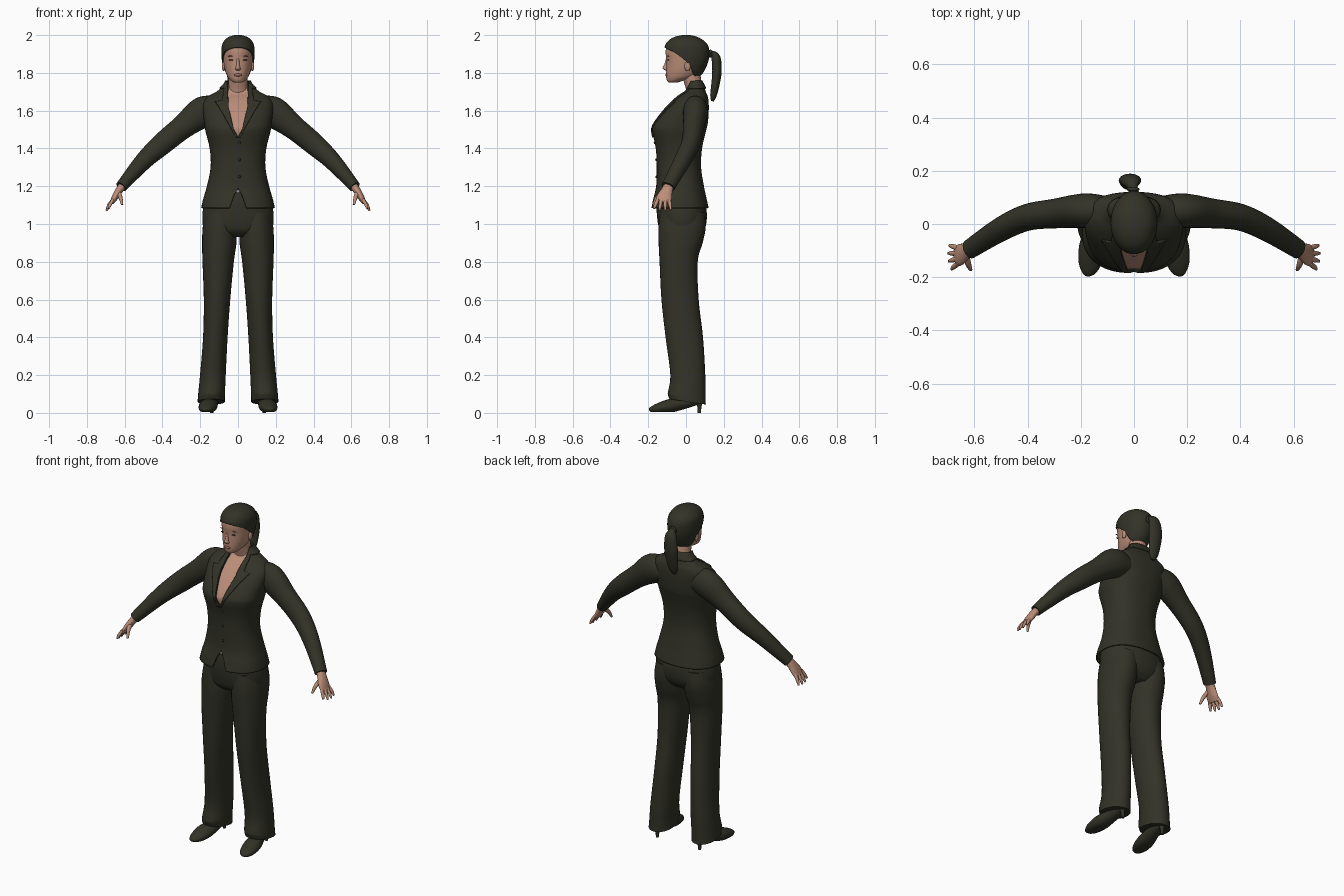
import bpy, bmesh, math
from mathutils import Vector

if "Cube" in bpy.data.objects:
    bpy.data.objects.remove(bpy.data.objects["Cube"])


def material(name, rgb):
    m = bpy.data.materials.new(name)
    m.diffuse_color = (*rgb, 1)
    m.use_nodes = True
    m.node_tree.nodes["Principled BSDF"].inputs["Base Color"].default_value = m.diffuse_color
    return m


CLOTH = material("dark olive", (0.032, 0.032, 0.021))
SKIN = material("skin", (0.50, 0.27, 0.19))
LIPS = material("lips", (0.32, 0.13, 0.10))
METAL = material("grey metal", (0.35, 0.35, 0.35))


def finish(bm, name, mat, mirror=False, thick=0):
    me = bpy.data.meshes.new(name)
    bm.to_mesh(me)
    bm.free()
    ob = bpy.data.objects.new(name, me)
    bpy.context.collection.objects.link(ob)
    me.materials.append(mat)
    bpy.ops.object.select_all(action='DESELECT')
    ob.select_set(True)
    bpy.context.view_layer.objects.active = ob
    bpy.ops.object.shade_smooth_by_angle(angle=math.radians(50))
    if thick:
        mod = ob.modifiers.new("thickness", 'SOLIDIFY')
        mod.thickness, mod.offset = thick, -1
    if mirror:
        ob.modifiers.new("mirror", 'MIRROR')
    return ob


def spline(secs, steps):
    """Smooth curve through section tuples."""
    out = []
    for i in range(len(secs) - 1):
        p0, p1, p2 = secs[max(i - 1, 0)], secs[i], secs[i + 1]
        p3 = secs[min(i + 2, len(secs) - 1)]
        for k in range(steps):
            t = k / steps
            out.append([b + 0.5 * t * (c - a + t * (2*a - 5*b + 4*c - d + t * (3*(b - c) + d - a)))
                        for a, b, c, d in zip(p0, p1, p2, p3)])
    return out + [list(secs[-1])]


def loft(secs, n=32, steps=4, ref=None, p=1.0, caps=True):
    """Sections are (x, y, z, r_b, r_a): level rings, or rings across the path if ref is given."""
    pts = spline(secs, steps)
    bm = bmesh.new()
    rings = []
    for i, s in enumerate(pts):
        a, b = Vector((1, 0, 0)), Vector((0, 1, 0))
        if ref:
            t = (Vector(pts[min(i + 1, len(pts) - 1)][:3]) - Vector(pts[max(i - 1, 0)][:3])).normalized()
            a = Vector(ref)
            a = (a - t * a.dot(t)).normalized()
            b = t.cross(a)
        ring = []
        for k in range(n):
            c, d = math.cos(2 * math.pi * k / n), math.sin(2 * math.pi * k / n)
            c, d = math.copysign(abs(c) ** p, c), math.copysign(abs(d) ** p, d)
            ring.append(bm.verts.new(Vector(s[:3]) + a * s[4] * c + b * s[3] * d))
        rings.append(ring)
    for r, q in zip(rings, rings[1:]):
        for k in range(n):
            bm.faces.new((r[k], r[(k + 1) % n], q[(k + 1) % n], q[k]))
    ends = [bm.faces.new(rings[0]), bm.faces.new(rings[-1])]
    bmesh.ops.recalc_face_normals(bm, faces=bm.faces)
    if not caps:
        bmesh.ops.delete(bm, geom=ends, context='FACES_ONLY')
    return bm


def level(secs, cx=0):
    """(z, front y, back y, half width[, centre x]) to loft sections."""
    return [(s[4] if len(s) > 4 else cx, (s[1] + s[2]) / 2, s[0], (s[2] - s[1]) / 2, s[3]) for s in secs]


def lookup(line, z):
    """Value of a (z, value) polyline at height z, or -1 outside it."""
    for (z1, v1), (z2, v2) in zip(line, line[1:]):
        if z1 <= z <= z2:
            return v1 + (v2 - v1) * (z - z1) / (z2 - z1)
    return -1


def slice_along(bm, line, axis, signs):
    def cut(co, no):
        geom = bm.verts[:] + bm.edges[:] + bm.faces[:]
        bmesh.ops.bisect_plane(bm, geom=geom, dist=1e-5, plane_co=co, plane_no=no)
    for (z1, v1), (z2, v2) in zip(line, line[1:]):
        cut((0, 0, z1), (0, 0, 1))
        for s in signs:
            co, no = Vector((0, 0, z1)), Vector((0, 0, -(v2 - v1) * s))
            co[axis], no[axis] = v1 * s, z2 - z1
            cut(co, no.normalized())


def keep(bm, rule, offset=0):
    """Keep the faces that fit the rule, pushed along their normals."""
    bm.normal_update()
    for v, co in [(v, v.co + v.normal * offset) for v in bm.verts]:
        v.select = False
        v.tag = True
    drop = [f for f in bm.faces if not rule(f.calc_center_median(), f.normal)]
    moved = [(v, v.co + v.normal * offset) for v in bm.verts]
    for v, co in moved:
        v.co = co
    bmesh.ops.delete(bm, geom=drop, context='FACES')
    return bm


def ball(name, co, size, mat, mirror=False):
    bm = bmesh.new()
    bmesh.ops.create_uvsphere(bm, u_segments=16, v_segments=10, radius=1)
    for v in bm.verts:
        v.co = Vector(co) + Vector(a * b for a, b in zip(v.co, size))
    finish(bm, name, mat, mirror)


# Jacket, with open neckline and cutaway hem, over a bare chest
TORSO = level([(1.085, -.185, .12, .195), (1.13, -.175, .11, .185), (1.20, -.158, .095, .165),
               (1.30, -.155, .08, .145), (1.40, -.16, .085, .15), (1.49, -.178, .105, .172),
               (1.53, -.168, .115, .178), (1.59, -.125, .12, .185), (1.64, -.08, .12, .185),
               (1.675, -.04, .115, .16), (1.70, -.005, .105, .115), (1.73, .01, .095, .078),
               (1.755, .015, .08, .062)])
NECKLINE = [(1.46, 0), (1.50, .022), (1.62, .05), (1.76, .055)]
LAPEL = [(1.46, .012), (1.60, .09), (1.645, .12), (1.65, .085), (1.76, .063)]
HEM = [(1.08, .047), (1.15, .022), (1.19, 0)]


def torso(lines):
    bm = loft(TORSO, 64, 4, p=.85, caps=False)
    for line in lines:
        slice_along(bm, line, 0, (-1, 1))
    return bm


def inside(line, c, n):
    return n.y < 0 and abs(c.x) < lookup(line, c.z)


finish(keep(torso([NECKLINE, HEM]), lambda c, n: not inside(NECKLINE, c, n) and not inside(HEM, c, n)),
       "jacket", CLOTH, thick=.008)
finish(keep(torso([]), lambda c, n: c.z > 1.42 and n.y < 0 and abs(c.x) < .09, -.009), "chest", SKIN)
finish(keep(torso([NECKLINE, LAPEL]), lambda c, n: (inside(LAPEL, c, n) or c.z > 1.715)
            and not inside(NECKLINE, c, n), .007), "lapels_and_collar", CLOTH, thick=.008)
for z, y in ((1.43, -.166), (1.34, -.158), (1.25, -.157)):
    ball("jacket_button", (.008, y, z), (.007, .005, .007), CLOTH)
ball("belt_buckle", (0, -.153, 1.172), (.011, .006, .008), METAL)

# Sleeves
finish(loft([(.11, .045, 1.60, .07, .06), (.185, .05, 1.592, .083, .065), (.29, .04, 1.515, .064, .056),
             (.40, .025, 1.425, .058, .05), (.50, -.02, 1.333, .047, .045), (.618, -.095, 1.197, .031, .037)],
            28, 5, ref=(0, 1, 0)), "sleeves", CLOTH, True)

# Hands
finish(loft([(.60, -.085, 1.215, .022, .026), (.628, -.10, 1.18, .02, .03), (.652, -.115, 1.14, .017, .041),
             (.668, -.121, 1.112, .011, .036)], 20, 4, ref=(0, 1, 0)), "palms", SKIN, True)
for i in range(4):
    y, arc = -.09 - .02 * i, (.004, .0, .002, .012)[i]
    finish(loft([(.662, y, 1.13, .009, .010), (.684 - arc / 2, y - .006 * (i - 1), 1.10, .009, .009),
                 (.697 - arc, y - .01 * (i - 1), 1.07 + arc, .005, .005)], 10, 4, ref=(0, 1, 0)),
           "fingers", SKIN, True)
finish(loft([(.632, -.115, 1.17, .012, .014), (.622, -.152, 1.14, .011, .011), (.613, -.172, 1.102, .006, .006)],
            10, 4, ref=(0, 1, 0)), "thumbs", SKIN, True)

# Trousers
finish(loft(level([(.93, -.10, .06, .13), (.96, -.135, .09, .172), (1.00, -.148, .107, .187),
                   (1.06, -.155, .11, .188), (1.12, -.155, .098, .175), (1.20, -.145, .08, .15)]),
            48, 4, p=.9), "trouser_hips", CLOTH)
legs = loft(level([(.06, -.088, .105, .072, .142), (.10, -.097, .103, .071, .14), (.20, -.083, .102, .068, .133),
                   (.40, -.108, .09, .065, .12), (.60, -.13, .067, .07, .111), (.80, -.14, .062, .083, .105),
                   (.90, -.145, .088, .091, .099), (.98, -.146, .104, .09, .097), (1.06, -.14, .10, .085, .09)]),
            32, 5, p=.95)
for v in legs.verts:  # hem rises over the shoe
    if v.co.z < .09:
        v.co.z -= .15 * v.co.y
finish(legs, "trouser_legs", CLOTH, True)

# Shoes
shoe = loft([(.14, .09, .075, .022, .024), (.14, .05, .07, .03, .033), (.146, -.02, .05, .032, .04),
             (.158, -.09, .036, .036, .049), (.166, -.15, .024, .026, .042), (.17, -.185, .018, .014, .024),
             (.17, -.195, .015, .005, .010)], 20, 4, ref=(1, 0, 0))
for v in shoe.verts:
    v.co.z = max(v.co.z, .004)
finish(shoe, "shoes", CLOTH, True)
finish(loft(level([(0, .062, .080, .009), (.03, .06, .082, .011), (.07, .05, .09, .02)], .14), 14, 3),
       "shoe_heels", CLOTH, True)

# Neck and head
finish(loft(level([(1.64, .01, .10, .07), (1.70, .003, .098, .056), (1.74, -.008, .085, .05),
                   (1.80, -.025, .075, .05)]), 32, 4), "neck", SKIN)
HEAD = level([(1.748, -.09, -.045, .018), (1.757, -.099, -.02, .034), (1.775, -.105, .045, .052),
              (1.80, -.106, .08, .064), (1.83, -.105, .098, .072), (1.87, -.104, .112, .078),
              (1.91, -.108, .116, .080), (1.945, -.102, .108, .077), (1.97, -.082, .082, .063),
              (1.985, -.052, .052, .042), (1.992, -.018, .022, .016)])
finish(loft(HEAD, 40, 4), "head", SKIN)

# Hair: cap cut along the hairline, and a ponytail
HAIRLINE = [(1.765, .055), (1.80, .035), (1.845, .02), (1.88, -.02), (1.91, -.06), (1.945, -.13)]
hair = loft(HEAD, 40, 4)
slice_along(hair, HAIRLINE, 1, (1,))
finish(keep(hair, lambda c, n: c.z > 1.945 or (c.z > 1.765 and c.y > lookup(HAIRLINE, c.z)), .008),
       "hair", CLOTH, thick=.008)
tail = loft([(0, .105, 1.895, .022, .022), (-.004, .135, 1.902, .016, .018), (-.01, .158, 1.88, .024, .034),
             (-.015, .164, 1.81, .025, .042), (-.016, .156, 1.74, .022, .038), (-.018, .145, 1.68, .017, .028),
             (-.018, .14, 1.65, .007, .012)], 20, 5, ref=(1, 0, 0))
finish(tail, "ponytail", CLOTH)
ball("hair_tie", (-.003, .13, 1.902), (.024, .010, .022), CLOTH)

# Face details
finish(loft(level([(1.813, -.11, -.09, .012), (1.822, -.122, -.09, .015), (1.83, -.123, -.09, .011),
                   (1.85, -.113, -.09, .008), (1.875, -.106, -.09, .007)]), 16, 3), "nose", SKIN)
ball("lips", (0, -.103, 1.789), (.021, .007, .008), LIPS)
ball("eyes", (.034, -.093, 1.868), (.014, .005, .0035), CLOTH, True)
ball("eyebrows", (.036, -.0945, 1.889), (.017, .004, .0025), LIPS, True)
ball("ears", (.077, .008, 1.835), (.009, .016, .026), SKIN, True)
